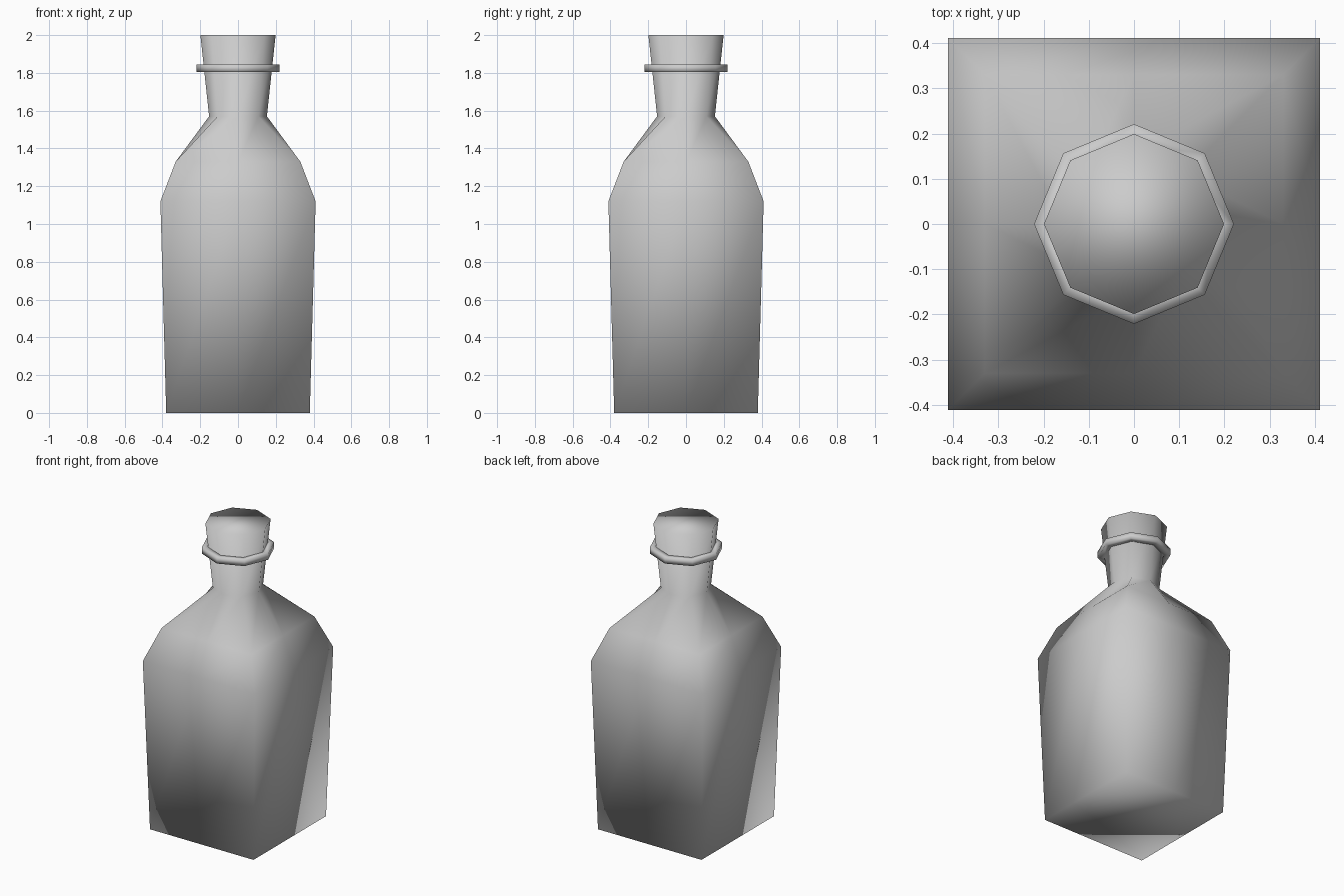
import bpy, bmesh, math

if "Cube" in bpy.data.objects:
    bpy.data.objects.remove(bpy.data.objects["Cube"])


def section(bm, r, z, square):
    """Eight points around z: a regular octagon, or a square with edge midpoints."""
    verts = []
    for i in range(8):
        a = i * math.pi / 4
        k = r * (math.sqrt(2) if square and i % 2 else 1)
        verts.append(bm.verts.new((k * math.cos(a), k * math.sin(a), z)))
    return verts


def loft(name, profile, closed):
    """Bridge successive sections; cap the ends, or join last to first if closed."""
    bm = bmesh.new()
    loops = [section(bm, *p) for p in profile]
    pairs = list(zip(loops, loops[1:]))
    if closed:
        pairs.append((loops[-1], loops[0]))
    else:
        bm.faces.new(loops[0])
        bm.faces.new(loops[-1])
    for lo, hi in pairs:
        for i in range(8):
            j = (i + 1) % 8
            bm.faces.new((lo[i], lo[j], hi[j], hi[i]))
    bmesh.ops.recalc_face_normals(bm, faces=bm.faces)
    for f in bm.faces:
        f.smooth = True
    mesh = bpy.data.meshes.new(name)
    bm.to_mesh(mesh)
    bm.free()
    obj = bpy.data.objects.new(name, mesh)
    bpy.context.collection.objects.link(obj)
    return obj


# Square body, sloped shoulders and flared octagonal neck
loft("bottle_body", [
    (0.38, 0.0, True),
    (0.411, 1.12, True),
    (0.33, 1.33, True),
    (0.153, 1.57, False),
    (0.199, 2.0, False),
], closed=False)

# Octagonal collar around the neck
loft("neck_ring", [
    (0.175, 1.804, False),
    (0.221, 1.804, False),
    (0.221, 1.844, False),
    (0.175, 1.844, False),
], closed=True)
